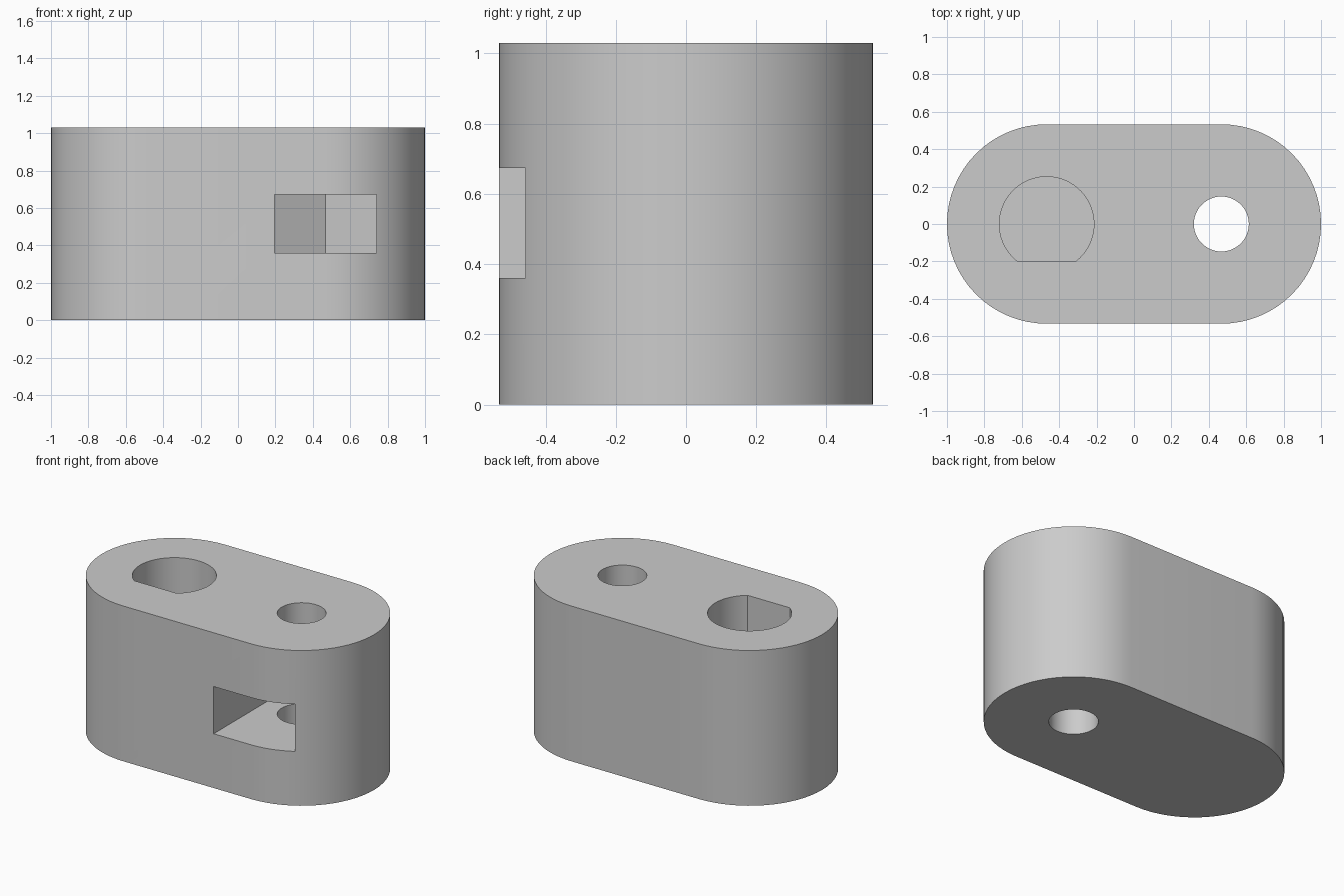
import bpy, bmesh, math

cube = bpy.data.objects.get("Cube")
if cube:
    bpy.data.objects.remove(cube, do_unlink=True)

HEIGHT, RADIUS, OFFSET = 1.03, 0.533, 0.467

grey = bpy.data.materials.new("plain grey")
grey.use_nodes = True
grey.diffuse_color = (0.6, 0.6, 0.6, 1)
grey.node_tree.nodes["Principled BSDF"].inputs["Base Color"].default_value = (0.6, 0.6, 0.6, 1)


def arc(cx, r, start, end, steps):
    """Points on an arc around (cx, 0), angles in radians."""
    return [(cx + r * math.cos(start + (end - start) * i / steps),
             r * math.sin(start + (end - start) * i / steps)) for i in range(steps + 1)]


def prism(name, outline, z0, z1):
    """Extrude a counter-clockwise outline from z0 to z1."""
    bm = bmesh.new()
    base = bm.faces.new([bm.verts.new((x, y, z0)) for x, y in outline])
    top = bmesh.ops.extrude_face_region(bm, geom=[base])["geom"]
    bmesh.ops.translate(bm, vec=(0, 0, z1 - z0),
                        verts=[g for g in top if isinstance(g, bmesh.types.BMVert)])
    bmesh.ops.recalc_face_normals(bm, faces=bm.faces[:])
    mesh = bpy.data.meshes.new(name)
    bm.to_mesh(mesh)
    bm.free()
    mesh.materials.append(grey)
    obj = bpy.data.objects.new(name, mesh)
    bpy.context.collection.objects.link(obj)
    return obj


# Block with two rounded ends
half = math.pi / 2
block = prism("rounded_block",
              arc(OFFSET, RADIUS, -half, half, 32) + arc(-OFFSET, RADIUS, half, 3 * half, 32),
              0, HEIGHT)

# Blind shaft socket with one flat side
flat = math.asin(0.2 / 0.253)
socket = prism("shaft_socket_cutter", arc(-OFFSET, 0.253, -flat, math.pi + flat, 48), 0.2, HEIGHT + 0.1)

# Screw hole through the full height
hole = prism("screw_hole_cutter", arc(OFFSET, 0.147, 0, 2 * math.pi, 48)[:-1], -0.1, HEIGHT + 0.1)

# Nut slot open to the front, with a pointed hexagonal back
w = 0.2725
tip = w / math.cos(math.pi / 6)
slot = prism("nut_slot_cutter",
             [(OFFSET - w, -0.7), (OFFSET + w, -0.7), (OFFSET + w, tip / 2),
              (OFFSET, tip), (OFFSET - w, tip / 2)], 0.36, 0.673)

# Cut the openings, then discard the cutters
bpy.ops.object.select_all(action='DESELECT')
bpy.context.view_layer.objects.active = block
block.select_set(True)
for cutter in (socket, hole, slot):
    cutter.hide_render = True
    mod = block.modifiers.new(cutter.name, 'BOOLEAN')
    mod.operation = 'DIFFERENCE'
    mod.solver = 'EXACT'
    mod.object = cutter
    bpy.ops.object.modifier_apply(modifier=mod.name)
    bpy.data.objects.remove(cutter, do_unlink=True)

bpy.ops.object.shade_smooth_by_angle(angle=math.radians(30))
